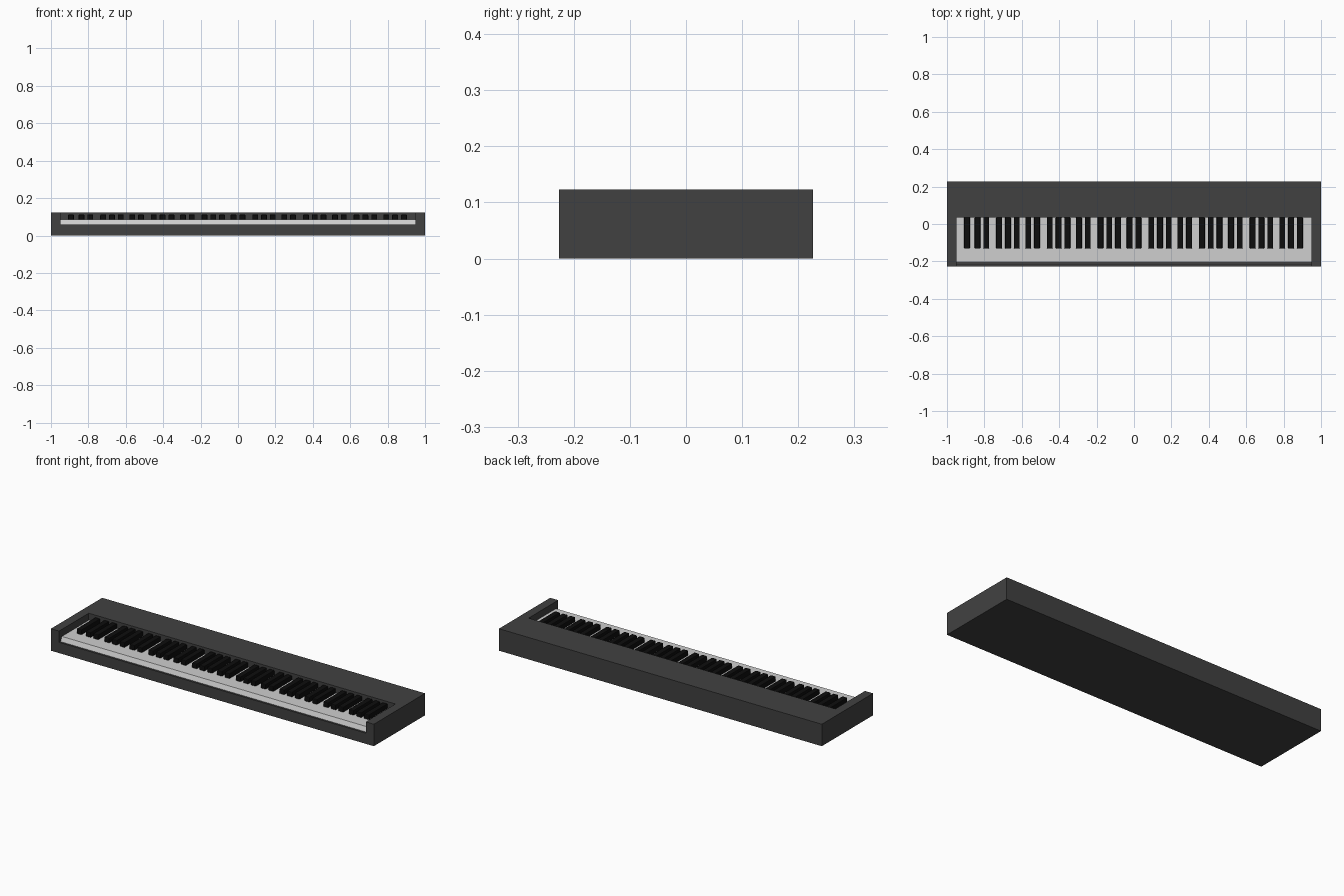
import bpy, bmesh

if "Cube" in bpy.data.objects:
    bpy.data.objects.remove(bpy.data.objects["Cube"])


def material(name, v):
    m = bpy.data.materials.new(name)
    m.diffuse_color = (v, v, v, 1)
    m.use_nodes = True
    m.node_tree.nodes["Principled BSDF"].inputs["Base Color"].default_value = m.diffuse_color
    return m


BODY = material("charcoal", 0.053)
WHITE = material("ivory_white", 0.62)
BLACK = material("key_black", 0.004)


def box(name, lo, hi, mat):
    """Axis-aligned box between two corners."""
    bm = bmesh.new()
    bmesh.ops.create_cube(bm, size=1)
    for v in bm.verts:
        v.co = [(lo[i] + hi[i]) / 2 + v.co[i] * (hi[i] - lo[i]) for i in range(3)]
    me = bpy.data.meshes.new(name)
    bm.to_mesh(me)
    bm.free()
    me.materials.append(mat)
    ob = bpy.data.objects.new(name, me)
    bpy.context.collection.objects.link(ob)
    return ob


HALF_X, HALF_Y, TOP = 1.0, 0.2265, 0.123
WELL_BACK, WELL_X, LEDGE = 0.036, 0.95, 0.06

# Case with a key well open at the front
case = box("case", (-HALF_X, -HALF_Y, 0), (HALF_X, HALF_Y, TOP), BODY)
cutter = box("well_cutter", (-WELL_X, -0.4, LEDGE), (WELL_X, WELL_BACK, 0.3), BODY)
cutter.hide_render = True
cutter.hide_set(True)
cut = case.modifiers.new("key_well", "BOOLEAN")
cut.operation = "DIFFERENCE"
cut.solver = "EXACT"
cut.object = cutter

# White key bed with a sloping front edge
KEY_TOP = 0.085
bed = box("white_keys", (-0.948, -0.216, LEDGE - 0.002), (0.948, WELL_BACK, KEY_TOP), WHITE)
for v in bed.data.vertices:
    if v.co.y < -0.2 and v.co.z > 0.07:
        v.co.y = -0.204

# Black keys: one lone key, alternating groups of two and three, closing three
OCTAVE, STEP = 0.271, 0.047
centres = [-0.893]
for i in range(6):
    two, three = -0.813 + i * OCTAVE, -0.674 + i * OCTAVE
    centres += [two - STEP / 2, two + STEP / 2]
    centres += [three + k * STEP for k in (-1, 0, 1)]
centres += [0.84 + k * STEP for k in (-1, 0, 1)]

for n, x in enumerate(centres):
    key = box(f"black_key_{n + 1}", (x - 0.0155, -0.131, KEY_TOP - 0.003),
              (x + 0.0155, WELL_BACK, 0.112), BLACK)
    bev = key.modifiers.new("soft_edges", "BEVEL")
    bev.width = 0.004
    bev.segments = 2
